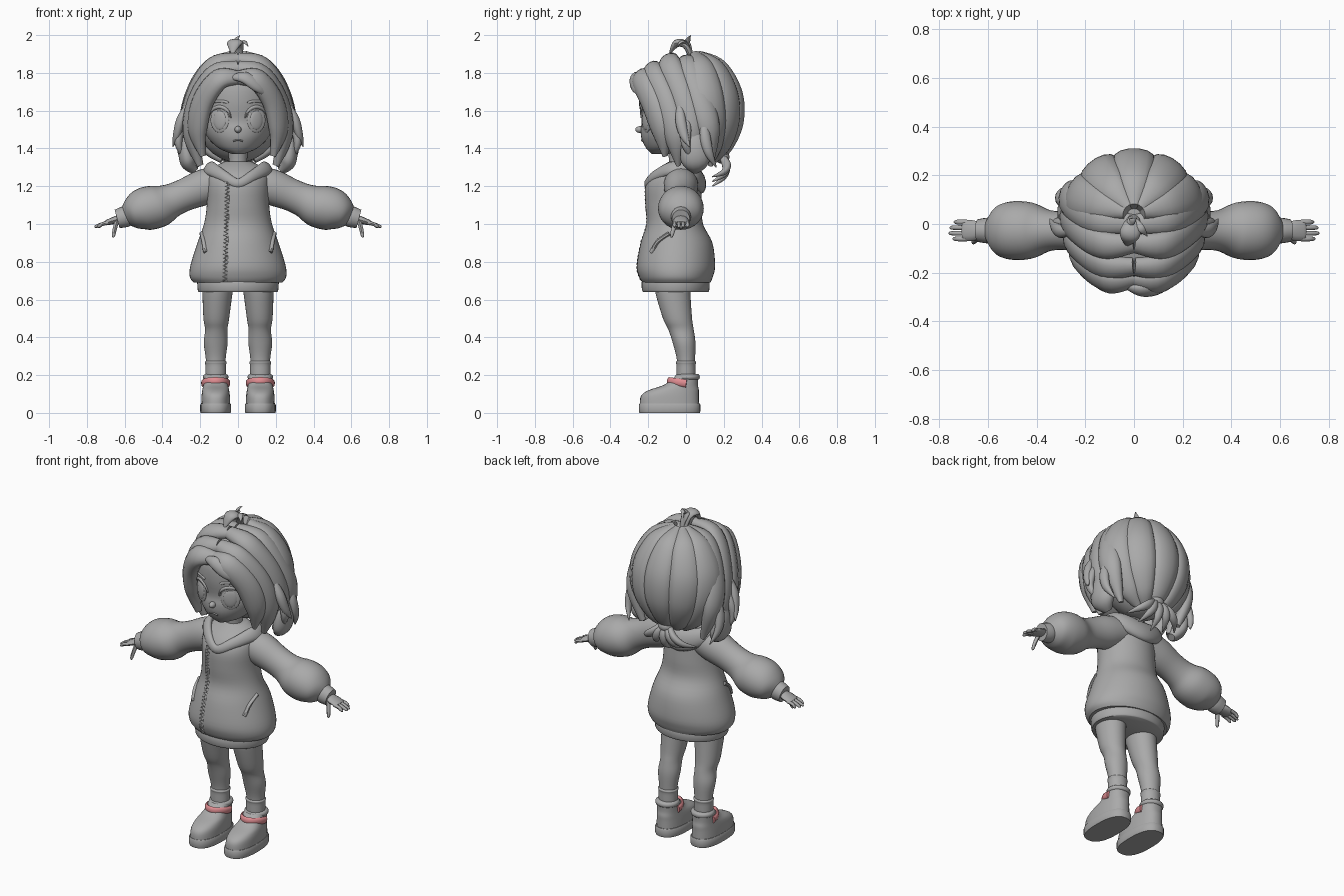
import bpy, bmesh, math
from mathutils import Vector

if "Cube" in bpy.data.objects:
    bpy.data.objects.remove(bpy.data.objects["Cube"])


def material(name, rgb):
    m = bpy.data.materials.new(name)
    m.use_nodes = True
    m.diffuse_color = (*rgb, 1)
    m.node_tree.nodes["Principled BSDF"].inputs["Base Color"].default_value = (*rgb, 1)
    return m


GREY = material("plain grey", (0.4, 0.4, 0.4))
PINK = material("strap pink", (0.75, 0.27, 0.29))
made = []


def finish(name, bm, mat):
    bmesh.ops.recalc_face_normals(bm, faces=bm.faces)
    me = bpy.data.meshes.new(name)
    bm.to_mesh(me)
    bm.free()
    me.materials.append(mat)
    ob = bpy.data.objects.new(name, me)
    bpy.context.collection.objects.link(ob)
    made.append(ob)
    return ob


def resample(rows, steps, closed=False):
    """Smooth interpolation through rows of numbers."""
    n, out = len(rows), []
    for i in range(n if closed else n - 1):
        ids = [i - 1, i, i + 1, i + 2]
        a, b, c, d = [rows[k % n] if closed else rows[min(max(k, 0), n - 1)] for k in ids]
        for j in range(steps):
            t = j / steps
            out.append([q + t * ((r - p) + t * ((2 * p - 5 * q + 4 * r - s) + t * (3 * (q - r) + s - p))) / 2
                        for p, q, r, s in zip(a, b, c, d)])
    return out if closed else out + [list(rows[-1])]


def skin(name, rings, mat, closed=False):
    bm = bmesh.new()
    loops = [[bm.verts.new(p) for p in ring] for ring in rings]
    n = len(loops[0])
    pairs = list(zip(loops, loops[1:])) + ([(loops[-1], loops[0])] if closed else [])
    for a, b in pairs:
        for i in range(n):
            bm.faces.new((a[i], a[(i + 1) % n], b[(i + 1) % n], b[i]))
    if not closed:
        bm.faces.new(loops[0])
        bm.faces.new(loops[-1])
    return finish(name, bm, mat)


def stack(name, rows, mat=GREY, n=32, steps=4, power=1.0):
    """Level oval rings: z, centre x, centre y, half width, half depth."""
    def bend(v):
        return math.copysign(abs(v) ** power, v)
    rings = []
    for z, cx, cy, rx, ry in resample(rows, steps):
        angles = [math.tau * i / n for i in range(n)]
        rings.append([(cx + rx * bend(math.cos(t)), cy + ry * bend(math.sin(t)), z) for t in angles])
    return skin(name, rings, mat)


def sweep(name, rows, centre, mat=GREY, n=12, steps=5, closed=False, side=1):
    """Oval tube: x, y, z, half width, half thickness; the thickness points away from centre."""
    rows = resample([(side * r[0], *r[1:]) for r in rows], steps, closed)
    pts = [Vector(r[:3]) for r in rows]
    c = Vector((side * centre[0], *centre[1:]))
    rings = []
    for i, (p, r) in enumerate(zip(pts, rows)):
        nxt = pts[(i + 1) % len(pts)] if closed else pts[min(i + 1, len(pts) - 1)]
        prv = pts[i - 1] if closed else pts[max(i - 1, 0)]
        tan = (nxt - prv).normalized()
        out = p - c
        out = (out - tan * out.dot(tan)).normalized()
        across = tan.cross(out)
        w, h = max(r[3], 0.002), max(r[4], 0.002)
        rings.append([p + across * (w * math.cos(math.tau * k / n)) + out * (h * math.sin(math.tau * k / n))
                      for k in range(n)])
    return skin(name, rings, mat, closed)


def ball(name, loc, radii, turn=0.0):
    bm = bmesh.new()
    bmesh.ops.create_uvsphere(bm, u_segments=28, v_segments=16, radius=1)
    bmesh.ops.scale(bm, vec=radii, verts=bm.verts)
    ob = finish(name, bm, GREY)
    ob.location, ob.rotation_euler.z = loc, turn
    return ob


def front_y(rows, x, z):
    """Front surface of a stack at x, z."""
    _, cx, cy, rx, ry = min(resample(rows, 16), key=lambda r: abs(r[0] - z))
    return cy - ry * math.sqrt(max(0, 1 - ((x - cx) / rx) ** 2))


# Hoodie body, hem and collar
BODY = [(.69, 0, -.05, .235, .18), (.72, 0, -.053, .255, .195), (.78, 0, -.053, .252, .207),
        (.9, 0, -.05, .215, .19), (1.0, 0, -.06, .18, .15), (1.1, 0, -.065, .165, .15),
        (1.2, 0, -.068, .165, .147), (1.26, 0, -.055, .16, .13), (1.3, 0, -.04, .13, .1), (1.33, 0, -.03, .07, .06)]
stack("hoodie_body", BODY, n=48)
stack("hoodie_hem", [(.64, 0, -.055, .208, .172), (.65, 0, -.055, .213, .178), (.69, 0, -.055, .216, .18),
                     (.71, 0, -.055, .21, .17)], n=48, steps=2)
right_half = [(.08, -.165, 1.255, .03, .02), (.15, -.07, 1.295, .04, .022), (.135, .03, 1.265, .05, .03)]
collar = [(0, -.205, 1.215, .025, .016)] + right_half + [(0, .07, 1.225, .065, .035)]
collar += [(-r[0], *r[1:]) for r in reversed(right_half)]
sweep("hood_collar", collar, (0, -.05, 1.2), closed=True, n=16)

# Zip: a flat strip with zigzag teeth, following the chest
FAR_BACK = (0, 50, 1)
strip, teeth = [], []
for i in range(53):
    z = .7 + .01 * i
    x = -.07 + .015 * i / 52
    strip.append((x, front_y(BODY, x, z), z, .016, .005))
    tx = x + (.009 if i % 2 else -.009)
    teeth.append((tx, front_y(BODY, tx, z) - .006, z, .004, .004))
sweep("zip_strip", strip, FAR_BACK, steps=1, n=8)
sweep("zip_teeth", teeth, FAR_BACK, steps=1, n=6)

# Head, neck and face
stack("neck", [(1.24, 0, -.04, .055, .055), (1.32, 0, -.04, .048, .048), (1.44, 0, -.05, .055, .055)])
HEAD = [(1.37, 0, -.13, .03, .05), (1.4, 0, -.11, .1, .1), (1.45, 0, -.06, .155, .175), (1.5, 0, -.04, .185, .2),
        (1.55, 0, -.03, .2, .205), (1.65, 0, -.02, .21, .23), (1.75, 0, -.02, .2, .22), (1.83, 0, -.02, .14, .15),
        (1.86, 0, -.02, .04, .04)]
stack("head", HEAD, n=40)
ball("nose", (0, -.244, 1.5), (.018, .024, .018))
sweep("mouth", [(x, front_y(HEAD, x, 1.445) - .001, 1.445 - abs(x) / 4, .004, .005) for x in (-.025, 0, .025)],
      FAR_BACK, n=8)


def locks(name, rows, side, centre=(0, .03, 1.58)):
    return sweep(name, rows, centre, side=side, n=14, steps=6)


for s, tag in ((1, "left"), (-1, "right")):
    # Eyes with lash, brow and ear
    ex, ez = .097, 1.55
    ey = front_y(HEAD, ex, ez)
    ball(tag + "_eye", (s * ex, ey, ez), (.054, .009, .066), s * math.radians(27))
    ball(tag + "_iris", (s * ex, ey - .004, ez), (.038, .011, .052), s * math.radians(27))
    lash, brow = [], []
    for k in range(9):
        t = math.radians(10 + 20 * k)
        x, z = ex + .06 * math.cos(t), ez + .07 * math.sin(t)
        lash.append((x, front_y(HEAD, x, z) - .001, z, .008 * math.sin(t) + .002, .007))
        x, z = ex + .045 * math.cos(t), 1.638 + .012 * math.sin(t)
        brow.append((x, front_y(HEAD, x, z) - .001, z, .007, .005))
    sweep(tag + "_upper_lash", lash, FAR_BACK, side=s, n=8, steps=2)
    sweep(tag + "_eyebrow", brow, FAR_BACK, side=s, n=8, steps=2)
    ball(tag + "_ear", (s * .2, -.04, 1.5), (.02, .03, .045))

    # Sleeve, cuff and hand
    below = (.4, -.025, -20)
    arm = [(.08, 1.225, .09, .085), (.18, 1.195, .09, .095), (.28, 1.155, .08, .086), (.35, 1.125, .085, .09),
           (.42, 1.095, .115, .112), (.5, 1.078, .12, .113), (.56, 1.055, .1, .085), (.595, 1.04, .05, .05)]
    sweep(tag + "_sleeve", [(x, -.027, z, w, h) for x, z, w, h in arm], below, side=s, n=28)
    sweep(tag + "_cuff", [(.57, -.027, 1.047, .05, .052), (.6, -.027, 1.038, .053, .056),
                          (.64, -.027, 1.027, .047, .05)], below, side=s, n=20, steps=3)
    sweep(tag + "_palm", [(.62, -.027, 1.03, .03, .022), (.66, -.027, 1.018, .042, .019),
                          (.695, -.027, 1.007, .042, .014), (.705, -.027, 1.004, .036, .01)], below, side=s)
    for k, reach in enumerate((.745, .76, .757, .74)):
        y = -.061 + .023 * k
        sweep(f"{tag}_finger_{k + 1}", [(.685, y, 1.008, .01, .01), (.72, y, .999, .01, .01),
              (reach - .008, y, .987, .008, .008), (reach, y, .984, .003, .003)], below, side=s, n=8, steps=3)
    sweep(tag + "_thumb", [(.64, -.05, 1.02, .014, .012), (.652, -.066, .975, .012, .011),
                           (.659, -.075, .94, .009, .009), (.66, -.078, .928, .003, .003)], (0, 0, 1), side=s, n=8)

    # Pocket slit
    slit = []
    for x, z in ((.192, .95), (.183, .91), (.176, .87), (.17, .85)):
        slit.append((x, front_y(BODY, x, z), z, .012, .012))
    sweep(tag + "_pocket_edge", slit, (0, 0, .9), side=s, n=8)

    # Leg, sock and shoe
    fx = s * .118
    stack(tag + "_leg", [(.69, s * .1, -.07, .085, .095), (.64, s * .108, -.07, .08, .093),
                         (.5, s * .115, -.045, .068, .077), (.44, s * .115, -.026, .059, .067),
                         (.37, fx, -.01, .063, .06), (.28, fx, 0, .052, .048), (.18, fx, 0, .05, .046)])
    stack(tag + "_sock", [(.18, fx, 0, .053, .05), (.21, fx, 0, .054, .051), (.255, fx, 0, .055, .051),
                          (.268, fx, 0, .058, .054), (.276, fx, 0, .052, .048)], steps=3)
    stack(tag + "_shoe_upper", [(.04, fx, -.088, .077, .157), (.09, fx, -.085, .075, .153),
                                (.12, fx, -.065, .071, .133), (.15, fx, -.025, .065, .088),
                                (.2, fx, .007, .06, .058)], power=.85)
    stack(tag + "_shoe_collar", [(.175, fx, .008, .055, .055), (.182, fx, .008, .066, .064),
                                 (.198, fx, .008, .066, .064), (.206, fx, .008, .055, .055)], steps=2)
    stack(tag + "_sole", [(0, fx, -.087, .079, .16), (.008, fx, -.087, .082, .163), (.042, fx, -.087, .082, .163),
                          (.05, fx, -.087, .078, .159)], steps=1, power=.8)
    strap = []
    for k in range(9):
        t = math.pi * k / 8
        strap.append((fx + .066 * math.cos(t), .002 - .092 * math.sin(t), .155 + .013 * math.sin(t), .021, .011))
    sweep(tag + "_ankle_strap", strap, (fx, 0, .163), PINK, steps=3)

    # Parted fringe bands sweeping from the middle to the sides
    w = (.04, .062, .068, .062, .012)
    bands = [[(0, -.225, 1.775), (.1, -.235, 1.765), (.185, -.18, 1.65), (.215, -.13, 1.5), (.185, -.11, 1.36)],
             [(0, -.175, 1.83), (.12, -.175, 1.795), (.215, -.11, 1.65), (.245, -.06, 1.47), (.2, -.04, 1.31)],
             [(0, -.08, 1.875), (.13, -.085, 1.84), (.23, -.02, 1.68), (.262, .03, 1.49), (.22, .04, 1.3)],
             [(0, .0, 1.865), (.14, .015, 1.835), (.235, .07, 1.68), (.262, .12, 1.5), (.2, .13, 1.31)]]
    for k, band in enumerate(bands):
        locks(f"{tag}_hair_band_{k + 1}", [(*p, ww, .012 + .5 * ww) for p, ww in zip(band, w)], s)
    # Rounded side lobe and loose wisps
    locks(tag + "_hair_lobe", [(.25, .04, 1.52, .03, .025), (.272, .045, 1.42, .07, .04),
                               (.262, .05, 1.33, .075, .045), (.225, .05, 1.28, .025, .02)], s)
    wisps = [[(.25, -.03, 1.66), (.3, -.03, 1.56), (.325, -.01, 1.47), (.345, .02, 1.41)],
             [(.26, .01, 1.6), (.305, .0, 1.5), (.315, .0, 1.42), (.285, .03, 1.34)],
             [(.26, .1, 1.6), (.295, .1, 1.48), (.3, .12, 1.38), (.27, .16, 1.3)]]
    for k, path in enumerate(wisps):
        locks(f"{tag}_wisp_{k + 1}", [(*p, ww, .8 * ww) for p, ww in zip(path, (.01, .028, .024, .003))], s)

# Hair cap and back locks fanning from the crown down to the nape
ball("hair_cap", (0, .05, 1.6), (.235, .2, .275))
for fan in (0, 38, -38, 72, -72):
    path = []
    widths = (.03, .07, .088, .085, .06, .03)
    for k, (tilt, ww) in enumerate(zip((8, 38, 72, 102, 130, 150), widths)):
        a, t = math.radians(fan * (1 - .45 * (k / 5) ** 3)), math.radians(tilt)
        path.append((.25 * math.sin(t) * math.sin(a), .04 + .225 * math.sin(t) * math.cos(a),
                     1.6 + .295 * math.cos(t), ww, .015 + .36 * ww))
    locks(f"back_hair_lock_{fan}", path, 1)

# Low ponytail
ball("ponytail_knot", (0, .19, 1.355), (.045, .04, .035))
for k in range(5):
    x = (k - 2) * .05
    locks(f"ponytail_strand_{k + 1}", [(x * .2, .19, 1.36, .015, .015), (x * .7, .215, 1.31, .026, .02),
          (x * 1.2, .2, 1.25 + abs(x) / 4, .02, .016), (x * 1.7, .14, 1.2 + abs(x) / 2, .003, .003)], 1)

# Diagonal forelock and crown tuft
locks("forelock", [(-.035, -.255, 1.775, .012, .01), (.035, -.272, 1.775, .034, .022),
                   (.11, -.26, 1.725, .034, .022), (.185, -.215, 1.665, .004, .004)], 1)
tuft = [[(0, .03, 1.87), (-.005, .0, 1.945), (-.02, -.05, 1.955), (-.03, -.09, 1.895)],
        [(0, .02, 1.88), (.005, .01, 1.94), (.03, -.02, 1.965), (.055, -.05, 1.94)],
        [(0, .03, 1.88), (-.01, .02, 1.94), (-.01, .01, 1.975), (.01, .025, 1.998)]]
for k, (path, size) in enumerate(zip(tuft, (1, .4, .4))):
    locks(f"crown_tuft_{k + 1}", [(*p, ww * size, ww * .5 * size)
                                  for p, ww in zip(path, (.02, .036, .04, .004))], 1)

# Smooth shading with sharp creases kept
bpy.ops.object.select_all(action="DESELECT")
for ob in made:
    ob.select_set(True)
bpy.context.view_layer.objects.active = made[0]
bpy.ops.object.shade_smooth_by_angle(angle=math.radians(45))
